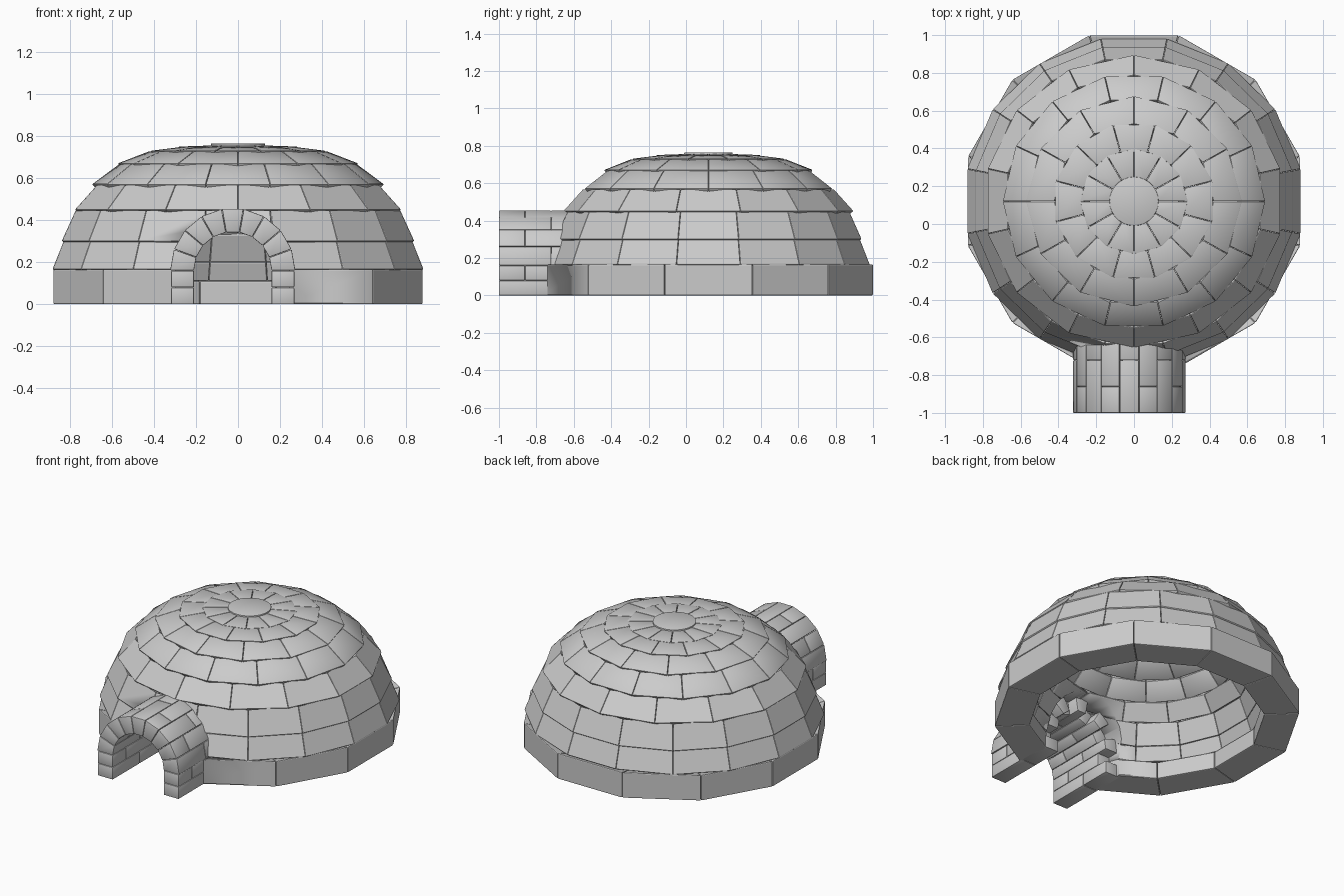
import bpy, bmesh
from math import sin, cos, pi

if "Cube" in bpy.data.objects:
    bpy.data.objects.remove(bpy.data.objects["Cube"])

CY = 0.12            # dome centre in y
AX, AZ = -0.025, 0.16  # tunnel arch centre
GAP = 0.0008


def block(bm, a, b):
    """Closed six-sided block from two matching four-point loops."""
    va = [bm.verts.new(p) for p in a]
    vb = [bm.verts.new(p) for p in b]
    bm.faces.new(va)
    bm.faces.new(vb[::-1])
    for i in range(4):
        j = (i + 1) % 4
        bm.faces.new((va[j], va[i], vb[i], vb[j]))


def finish(bm, name, bevel, angle=0.6):
    bmesh.ops.recalc_face_normals(bm, faces=bm.faces)
    if bevel:
        bmesh.ops.bevel(bm, geom=bm.edges[:], offset=bevel, segments=2,
                        profile=0.5, affect='EDGES')
    me = bpy.data.meshes.new(name)
    bm.to_mesh(me)
    bm.free()
    ob = bpy.data.objects.new(name, me)
    bpy.context.collection.objects.link(ob)
    bpy.ops.object.select_all(action='DESELECT')
    ob.select_set(True)
    bpy.context.view_layer.objects.active = ob
    bpy.ops.object.shade_smooth_by_angle(angle=angle)
    return ob


def ring(name, n, phase, section, bevel, sy=1.0, angle=0.6):
    """Ring of n straight blocks; section is four (radius, z) points."""
    bm = bmesh.new()
    for i in range(n):
        loops = []
        for t, s in ((i, 1), (i + 1, -1)):
            a = -pi / 2 + (t + phase) * 2 * pi / n
            loops.append([(r * cos(a) - s * GAP * sin(a),
                           CY + sy * (r * sin(a) + s * GAP * cos(a)), z)
                          for r, z in section])
        block(bm, *loops)
    return finish(bm, name, bevel, angle)


# doorway cutter, hidden inside the tunnel walls
bm = bmesh.new()
prof = [(AX - 0.27, -0.1)] + [(AX - 0.27 * cos(pi * k / 12), AZ + 0.27 * sin(pi * k / 12))
                              for k in range(13)] + [(AX + 0.27, -0.1)]
f = bm.faces.new([bm.verts.new((x, -1.1, z)) for x, z in prof])
ext = bmesh.ops.extrude_face_region(bm, geom=[f])
bmesh.ops.translate(bm, vec=(0, 0.8, 0),
                    verts=[v for v in ext['geom'] if isinstance(v, bmesh.types.BMVert)])
cutter = finish(bm, "doorway_cutter", 0)
cutter.hide_render = True
cutter.display_type = 'WIRE'

# dome courses: outer bottom, outer top, inner top, inner bottom
base = ring("base_course", 12, 0.5,
            [(0.91, 0), (0.91, 0.167), (0.70, 0.11), (0.70, 0)], 0.006, angle=0.15)
joints = [  # outer r, outer z, inner r, inner z
    (0.895, 0.165, 0.71, 0.11), (0.85, 0.30, 0.68, 0.20), (0.79, 0.45, 0.63, 0.33),
    (0.69, 0.57, 0.56, 0.43), (0.567, 0.67, 0.47, 0.53), (0.425, 0.73, 0.35, 0.60),
    (0.28, 0.75, 0.24, 0.62), (0.13, 0.757, 0.12, 0.63)]
counts = (16, 16, 14, 14, 12, 12, 12)
phases = (0.5, 0.5, 0, 0.5, 0, 0.5, 0)
courses = [base]
for k in range(7):
    r0, z0, i0, h0 = joints[k]
    r1, z1, i1, h1 = joints[k + 1]
    sec = [(r0 + 0.006, z0 + GAP), (r1 - 0.003, z1 - GAP),
           (i1, h1 - GAP), (i0, h0 + GAP)]
    courses.append(ring("dome_course_%d" % (k + 1), counts[k], phases[k], sec,
                        0.005, 0.975, 0.15 if k < 3 else 0.6))
for ob in courses[:4]:
    m = ob.modifiers.new("doorway", 'BOOLEAN')
    m.operation = 'DIFFERENCE'
    m.solver = 'EXACT'
    m.object = cutter

# round cap block
bm = bmesh.new()
bmesh.ops.create_cone(bm, cap_ends=True, segments=28, radius1=0.12, radius2=0.13, depth=0.13)
bmesh.ops.translate(bm, vec=(0, CY, 0.70), verts=bm.verts)
finish(bm, "cap_block", 0.004)

# entrance tunnel: two leg courses per side plus nine arch rows, staggered bricks
RO, RI, N = 0.298, 0.185, 9
rows = []
for s in (-1, 1):
    for k in range(2):
        z0, z1 = 0.08 * k + (GAP if k else 0), 0.08 * (k + 1) - GAP
        rows.append((k, [(AX + s * RI, z0), (AX + s * 0.293, z0),
                         (AX + s * 0.293, z1), (AX + s * RI, z1)]))
for k in range(N):
    a, b = pi * k / N + 0.004, pi * (k + 1) / N - 0.004
    rows.append((k, [(AX + r * cos(t), AZ + r * sin(t))
                     for r, t in ((RI, a), (RO, a), (RO, b), (RI, b))]))
bm = bmesh.new()
for k, sec in rows:
    cuts = (-1, -0.86, -0.58) if k % 2 else (-1, -0.72, -0.51)
    for y0, y1 in zip(cuts, cuts[1:]):
        block(bm, [(x, y0, z) for x, z in sec], [(x, y1 - 2 * GAP, z) for x, z in sec])
finish(bm, "entrance_tunnel", 0.004)
